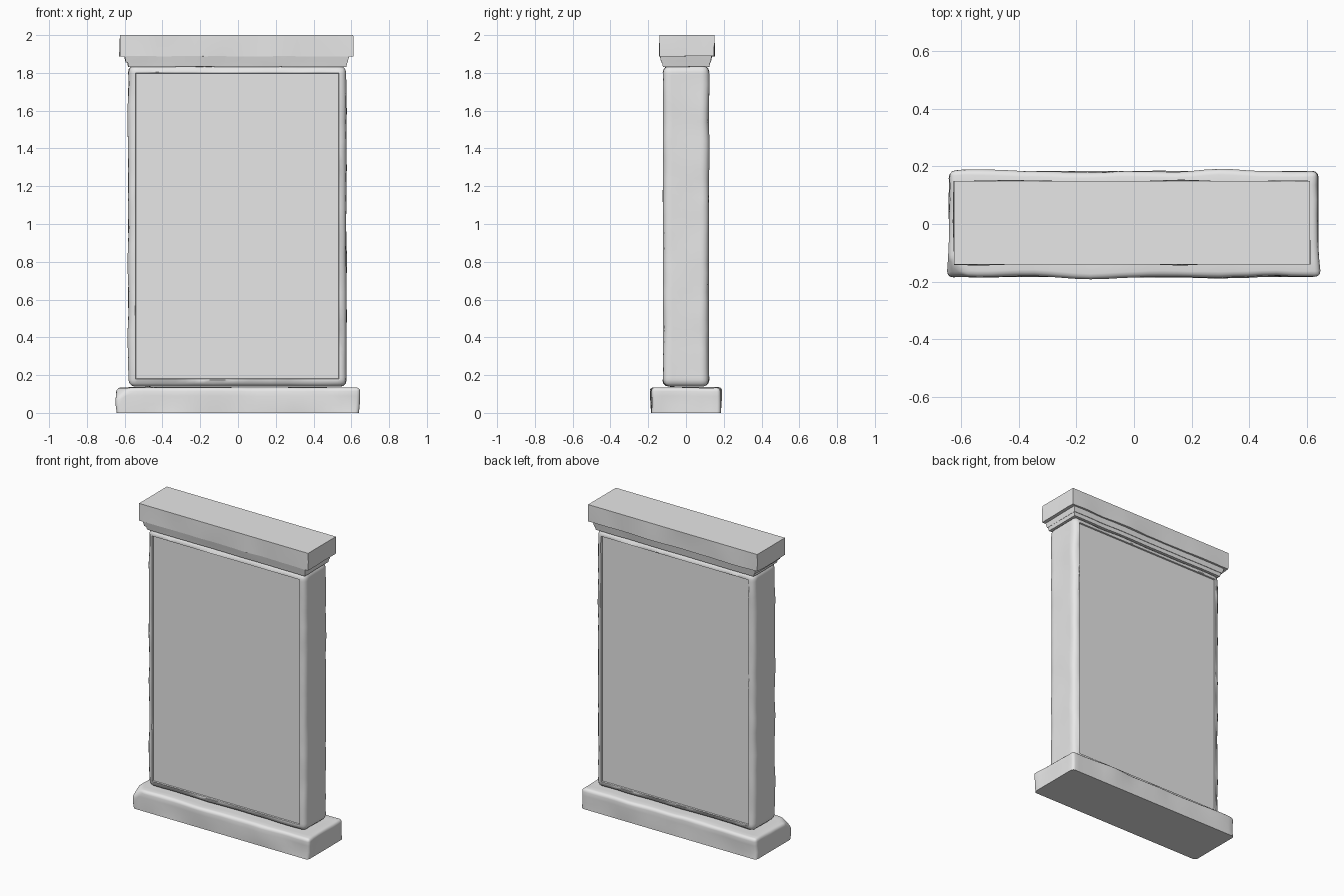
import bpy
import bmesh
import math
from mathutils import Vector, noise

cube = bpy.data.objects.get("Cube")
if cube:
    bpy.data.objects.remove(cube, do_unlink=True)

stone = bpy.data.materials.new("grey_stone")
stone.use_nodes = True
GREY = (0.8, 0.8, 0.8, 1)
stone.diffuse_color = GREY
stone.node_tree.nodes["Principled BSDF"].inputs["Base Color"].default_value = GREY


def box(lo, hi, taper=0.0):
    """Box between two corners; taper pulls the bottom face inwards."""
    lo, hi = Vector(lo), Vector(hi)
    bm = bmesh.new()
    bmesh.ops.create_cube(bm, size=1)
    for v in bm.verts:
        side = v.co.copy()
        v.co = (lo + hi) / 2 + side * (hi - lo)
        if side.z < 0:
            v.co.x -= math.copysign(taper, side.x)
            v.co.y -= math.copysign(taper, side.y)
    return bm


def round_edges(bm, width, keep=lambda e: False):
    edges = [e for e in bm.edges if not keep(e)]
    bmesh.ops.bevel(bm, geom=edges, offset=width, segments=3,
                    profile=0.5, affect='EDGES', clamp_overlap=True)


def weather(bm, amount, weight, step=0.05):
    """Slice the mesh finely, then push it about with gentle noise."""
    for axis in range(3):
        normal = Vector([float(i == axis) for i in range(3)])
        values = [v.co[axis] for v in bm.verts]
        start, span = min(values), max(values) - min(values)
        count = max(2, round(span / step))
        for i in range(1, count):
            bmesh.ops.bisect_plane(bm, geom=bm.verts[:] + bm.edges[:] + bm.faces[:],
                                   plane_co=normal * (start + span * i / count),
                                   plane_no=normal)
    for v in bm.verts:
        push = noise.noise_vector(v.co * 5) + noise.noise_vector(v.co * 11) * 0.4
        push.z *= 0.4
        v.co += push * amount * weight(v.co)


def finish(name, bm):
    bmesh.ops.recalc_face_normals(bm, faces=bm.faces)
    mesh = bpy.data.meshes.new(name)
    bm.to_mesh(mesh)
    bm.free()
    mesh.materials.append(stone)
    obj = bpy.data.objects.new(name, mesh)
    bpy.context.collection.objects.link(obj)
    bpy.ops.object.select_all(action='DESELECT')
    obj.select_set(True)
    bpy.context.view_layer.objects.active = obj
    bpy.ops.object.shade_smooth_by_angle(angle=math.radians(35))


# Plinth with one chipped corner and a flat underside
bm = box((-0.642, -0.184, 0), (0.64, 0.184, 0.135))
bmesh.ops.bisect_plane(bm, geom=bm.verts[:] + bm.edges[:] + bm.faces[:],
                       plane_co=(-0.575, -0.184, 0.135), plane_no=(-1, -1, 1.2),
                       clear_outer=True)
bmesh.ops.holes_fill(bm, edges=[e for e in bm.edges if e.is_boundary])
round_edges(bm, 0.02, keep=lambda e: all(v.co.z < 0.01 for v in e.verts))
weather(bm, 0.009, lambda p: 1.0 if p.z > 0.001 else 0.0)
for v in bm.verts:
    v.co.z = max(v.co.z, 0)
finish("plinth", bm)

# Main slab with a shallow flat panel sunk into front and back
bm = box((-0.582, -0.121, 0.14), (0.574, 0.121, 1.838))
round_edges(bm, 0.035)
panels = [f for f in bm.faces if abs(f.normal.y) > 0.99]
bmesh.ops.inset_individual(bm, faces=panels, thickness=0.006)
bmesh.ops.inset_individual(bm, faces=panels, thickness=0.003, depth=-0.009)


def outside_panel(p):
    inside = abs(p.x + 0.004) < 0.54 and abs(p.z - 0.989) < 0.81
    return 0.0 if inside and abs(p.y) > 0.108 else 1.0


weather(bm, 0.006, outside_panel)
finish("slab", bm)

# Stepped moulding below the cap
bm = box((-0.587, -0.127, 1.832), (0.58, 0.128, 1.862), taper=0.006)
weather(bm, 0.003, lambda p: 1.0)
finish("lower_moulding", bm)
bm = box((-0.602, -0.138, 1.855), (0.588, 0.138, 1.894), taper=0.008)
weather(bm, 0.003, lambda p: 1.0)
finish("upper_moulding", bm)

# Cap: crisp flat top, worn towards the lower edge
bm = box((-0.625, -0.14, 1.888), (0.61, 0.15, 2))
weather(bm, 0.007, lambda p: min(1.0, (2 - p.z) / 0.08))
finish("cap", bm)
